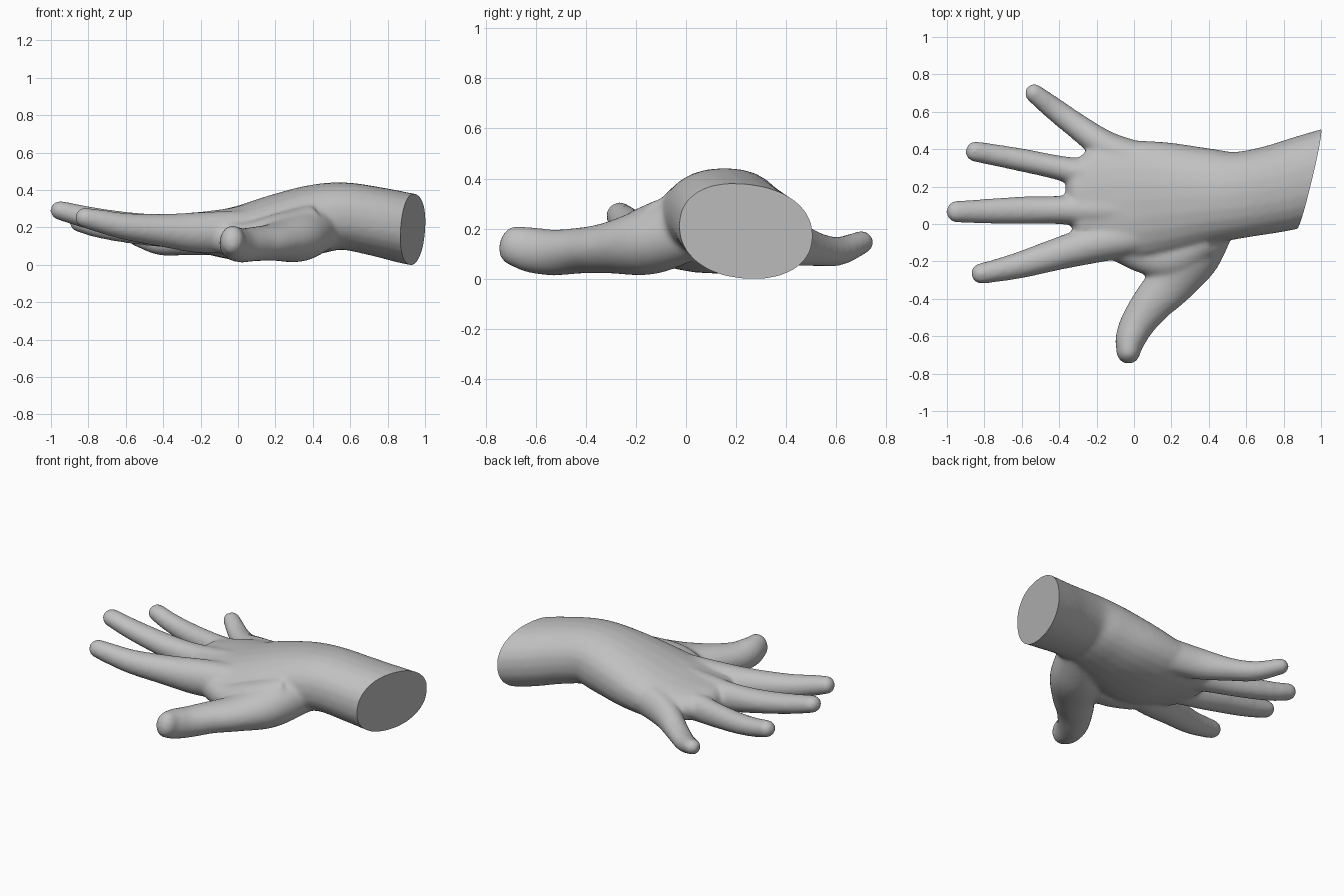
import bpy, bmesh, math
from mathutils import Vector

if "Cube" in bpy.data.objects:
    bpy.data.objects.remove(bpy.data.objects["Cube"])

SIDES = 24
skin = bpy.data.materials.new("grey_clay")
skin.diffuse_color = (0.53, 0.53, 0.53, 1)
skin.use_nodes = True
skin.node_tree.nodes["Principled BSDF"].inputs["Base Color"].default_value = skin.diffuse_color
bm = bmesh.new()


def spline(pts, steps=5):
    """Smooth curve through the sections."""
    p = [Vector(q) for q in pts]
    p = [2 * p[0] - p[1]] + p + [2 * p[-1] - p[-2]]
    out = []
    for i in range(1, len(p) - 2):
        a, b, c, d = p[i - 1:i + 3]
        for s in range(steps):
            t = s / steps
            out.append(0.5 * (2 * b + (c - a) * t + (2 * a - 5 * b + 4 * c - d) * t ** 2
                              + (3 * b - a - 3 * c + d) * t ** 3))
    return out + [p[-2]]


def limb(pts, tip=0.0, power=1.0):
    """Loft oval sections (x, y, z, half width, half height); tip = length of rounded end."""
    secs = spline(pts)
    dirs = []
    for i in range(len(secs)):
        d = secs[min(i + 1, len(secs) - 1)] - secs[max(i - 1, 0)]
        dirs.append(Vector(d[:3]).normalized())
    if tip:
        last, d = secs[-1], dirs[-1]
        for k in range(1, 6):
            t = k / 5.2
            f = math.sqrt(1 - t * t)
            c = Vector(last[:3]) + d * tip * t
            secs.append(Vector((*c, last[3] * f, last[4] * f)))
            dirs.append(d)
    rings = []
    for s, d in zip(secs, dirs):
        side = Vector((-d.y, d.x, 0)).normalized()
        up = d.cross(side)
        ring = []
        for k in range(SIDES):
            a = 2 * math.pi * k / SIDES
            ca, sa = math.cos(a), math.sin(a)
            u = math.copysign(abs(ca) ** power, ca) * s[3]
            v = math.copysign(abs(sa) ** power, sa) * s[4]
            ring.append(bm.verts.new(Vector(s[:3]) + side * u + up * v))
        rings.append(ring)
    for r, q in zip(rings, rings[1:]):
        for k in range(SIDES):
            j = (k + 1) % SIDES
            bm.faces.new((r[k], r[j], q[j], q[k]))
    bm.faces.new(rings[0][::-1])
    bm.faces.new(rings[-1])


def section(x, y0, y1, z0, z1):
    return (x, (y0 + y1) / 2, (z0 + z1) / 2, (y1 - y0) / 2, (z1 - z0) / 2)


# forearm, wrist and palm: x, y range, z range
limb([section(*s) for s in (
    (1.12, 0.02, 0.53, -0.03, 0.34), (0.93, -0.01, 0.475, 0.00, 0.375),
    (0.75, -0.045, 0.42, 0.045, 0.41), (0.56, -0.075, 0.385, 0.08, 0.437),
    (0.40, -0.11, 0.405, 0.055, 0.422), (0.20, -0.16, 0.435, 0.025, 0.37),
    (0.02, -0.19, 0.445, 0.02, 0.315), (-0.14, -0.18, 0.435, 0.05, 0.283),
    (-0.27, -0.13, 0.35, 0.085, 0.264))], tip=0.09, power=0.9)

# fingers, each running from the back of the hand to the tip
limb([(0.05, -0.06, 0.18, 0.10, 0.11), (-0.20, -0.105, 0.17, 0.10, 0.108),
      (-0.40, -0.158, 0.182, 0.085, 0.087), (-0.60, -0.217, 0.203, 0.070, 0.070),
      (-0.74, -0.25, 0.232, 0.059, 0.060), (-0.82, -0.265, 0.25, 0.053, 0.052)], tip=0.05)
limb([(0.05, 0.08, 0.20, 0.09, 0.11), (-0.20, 0.075, 0.18, 0.09, 0.10),
      (-0.40, 0.075, 0.185, 0.074, 0.083), (-0.60, 0.073, 0.212, 0.072, 0.067),
      (-0.80, 0.068, 0.25, 0.064, 0.058), (-0.95, 0.066, 0.288, 0.056, 0.05)], tip=0.053)
limb([(0.05, 0.21, 0.19, 0.09, 0.11), (-0.20, 0.255, 0.17, 0.085, 0.09),
      (-0.40, 0.30, 0.169, 0.064, 0.076), (-0.60, 0.342, 0.18, 0.06, 0.063),
      (-0.75, 0.37, 0.20, 0.056, 0.055), (-0.85, 0.388, 0.225, 0.053, 0.049)], tip=0.05)
limb([(0.05, 0.33, 0.17, 0.10, 0.11), (-0.14, 0.41, 0.145, 0.082, 0.095),
      (-0.30, 0.52, 0.115, 0.067, 0.066), (-0.42, 0.61, 0.108, 0.06, 0.056),
      (-0.535, 0.70, 0.142, 0.049, 0.045)], tip=0.048)

# thumb with its fleshy base
limb([(0.46, 0.03, 0.20, 0.10, 0.12), (0.32, -0.15, 0.145, 0.15, 0.13),
      (0.20, -0.31, 0.12, 0.128, 0.10), (0.10, -0.42, 0.11, 0.108, 0.09),
      (0.02, -0.53, 0.102, 0.092, 0.09), (-0.02, -0.62, 0.113, 0.079, 0.089),
      (-0.03, -0.685, 0.13, 0.062, 0.079)], tip=0.06)
# web of skin sloping from the back of the hand down to the thumb
limb([(0.40, -0.08, 0.20, 0.10, 0.12), (0.22, -0.17, 0.17, 0.12, 0.10),
      (0.06, -0.165, 0.14, 0.10, 0.085), (-0.08, -0.12, 0.145, 0.08, 0.09)], tip=0.05)

mesh = bpy.data.meshes.new("hand")
bm.to_mesh(mesh)
bm.free()
hand = bpy.data.objects.new("hand", mesh)
bpy.context.collection.objects.link(hand)
mesh.materials.append(skin)
bpy.context.view_layer.objects.active = hand
hand.select_set(True)

# fuse the parts into one skin and soften the joins
fuse = hand.modifiers.new("fuse", 'REMESH')
fuse.mode = 'VOXEL'
fuse.voxel_size = 0.013
soften = hand.modifiers.new("soften", 'SMOOTH')
soften.factor = 0.5
soften.iterations = 10
swell = hand.modifiers.new("swell", 'DISPLACE')
swell.strength = 0.002
swell.mid_level = 0
bpy.ops.object.convert(target='MESH')

# slanted flat cut through the forearm
mesh = hand.data
bm = bmesh.new()
bm.from_mesh(mesh)
cut = bmesh.ops.bisect_plane(bm, geom=bm.verts[:] + bm.edges[:] + bm.faces[:],
                             plane_co=(0.935, 0.24, 0.19), plane_no=(0.97, -0.24, -0.09),
                             clear_outer=True)
rim = [e for e in cut["geom_cut"] if isinstance(e, bmesh.types.BMEdge)]
bmesh.ops.contextual_create(bm, geom=rim)
bmesh.ops.recalc_face_normals(bm, faces=bm.faces[:])
low = min(v.co.z for v in bm.verts)
bmesh.ops.translate(bm, verts=bm.verts[:], vec=(0, 0, -low))
for f in bm.faces:
    f.material_index = 0
bm.to_mesh(mesh)
bm.free()
bpy.ops.object.shade_smooth_by_angle(angle=math.radians(40))
